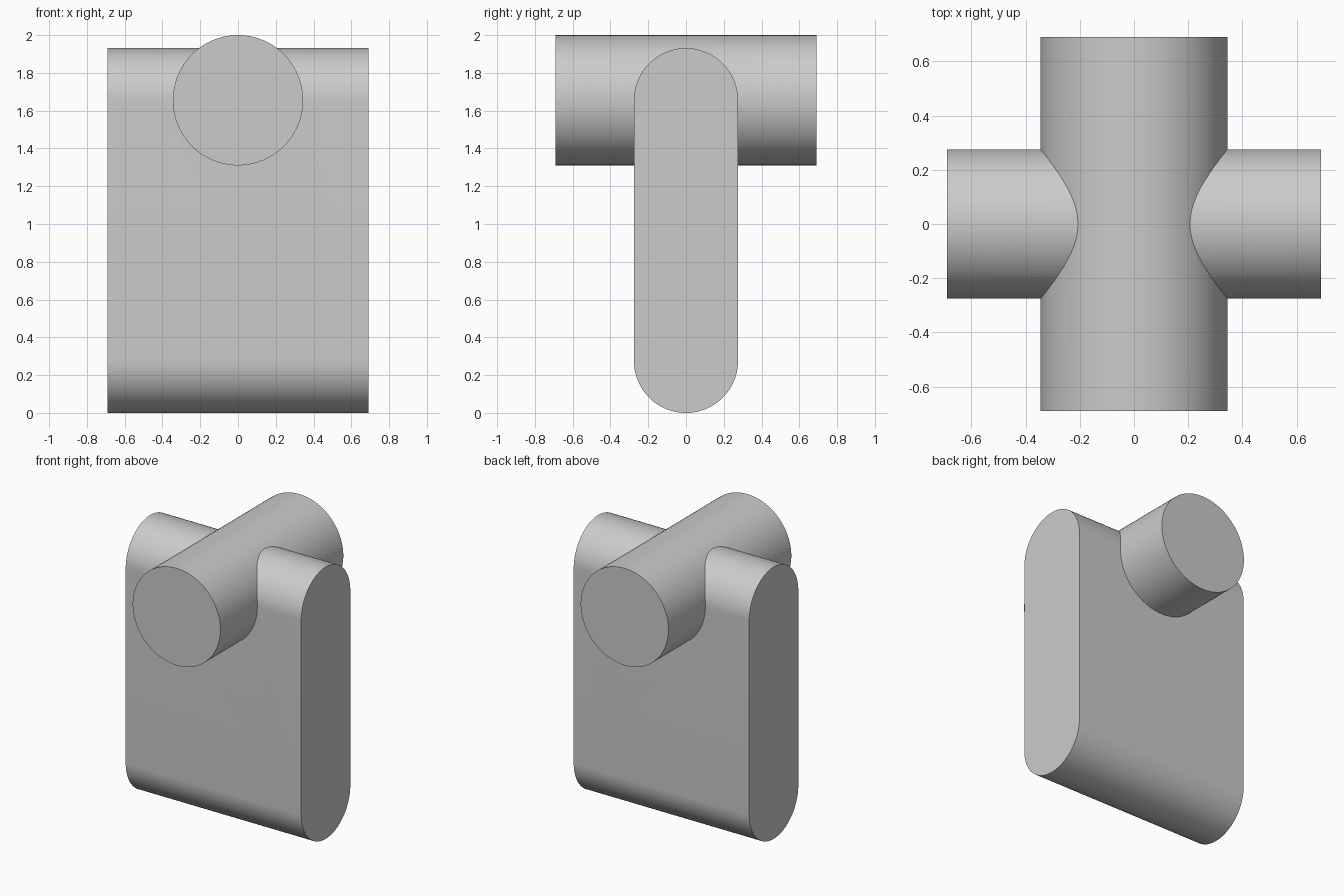
import bpy, bmesh, math
from mathutils import Vector

cube = bpy.data.objects.get("Cube")
if cube:
    bpy.data.objects.remove(cube, do_unlink=True)

U = 2 / 2.9                # half length of both bodies
SLAB_R = 0.4 * U           # radius of the slab's rounded ends
BAR_R = 0.5 * U            # radius of the cross bar
LOW, HIGH = SLAB_R, SLAB_R + 2 * U
STEPS = 48                 # segments per half circle

grey = bpy.data.materials.new("light grey")
grey.use_nodes = True
colour = (0.6, 0.6, 0.6, 1)
grey.diffuse_color = colour
grey.node_tree.nodes["Principled BSDF"].inputs["Base Color"].default_value = colour


def arc(radius, centre, start):
    """Half circle of (across, height) points."""
    angles = [start + math.pi * i / STEPS for i in range(STEPS + 1)]
    return [(radius * math.cos(a), centre + radius * math.sin(a)) for a in angles]


def extrude_profile(name, profile, place, direction):
    """Solid made by extruding a closed profile along a direction."""
    bm = bmesh.new()
    face = bm.faces.new([bm.verts.new(place(p, q)) for p, q in profile])
    grown = bmesh.ops.extrude_face_region(bm, geom=[face], use_keep_orig=True)
    moved = [v for v in grown["geom"] if isinstance(v, bmesh.types.BMVert)]
    bmesh.ops.translate(bm, verts=moved, vec=Vector(direction))
    bmesh.ops.recalc_face_normals(bm, faces=bm.faces)
    mesh = bpy.data.meshes.new(name)
    bm.to_mesh(mesh)
    bm.free()
    mesh.materials.append(grey)
    obj = bpy.data.objects.new(name, mesh)
    bpy.context.collection.objects.link(obj)
    return obj


# Upright slab with rounded top and bottom
slab = extrude_profile("rounded_slab_with_cross_bar",
                       arc(SLAB_R, HIGH, 0) + arc(SLAB_R, LOW, math.pi),
                       lambda p, q: (-U, p, q), (2 * U, 0, 0))

# Round bar running front to back through the slab's top
circle = arc(BAR_R, HIGH, 0) + arc(BAR_R, HIGH, math.pi)[1:-1]
bar = extrude_profile("cross_bar_cutter", circle,
                      lambda p, q: (p, -U, q), (0, 2 * U, 0))

# Join both into one solid
union = slab.modifiers.new("join bar", 'BOOLEAN')
union.operation = 'UNION'
union.solver = 'EXACT'
union.object = bar
bpy.ops.object.select_all(action='DESELECT')
slab.select_set(True)
bpy.context.view_layer.objects.active = slab
bpy.ops.object.modifier_apply(modifier=union.name)
bpy.data.objects.remove(bar, do_unlink=True)
bpy.ops.object.shade_smooth_by_angle(angle=math.radians(30))
